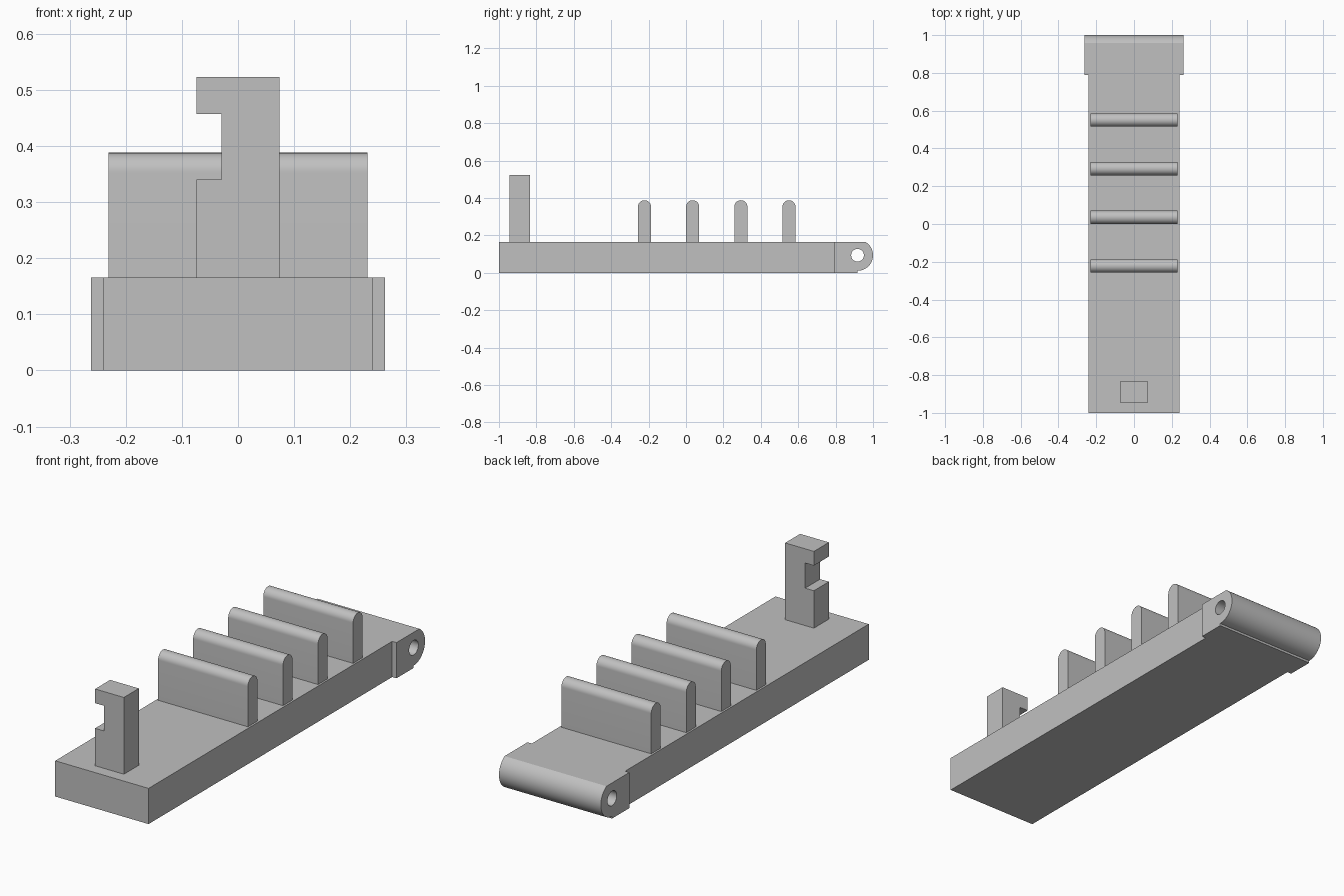
import bpy
import bmesh
from math import sin, cos, pi, asin, radians
from mathutils import Matrix, Vector

if "Cube" in bpy.data.objects:
    bpy.data.objects.remove(bpy.data.objects["Cube"], do_unlink=True)

# Single plain grey
grey = bpy.data.materials.new("light_grey")
grey.use_nodes = True
colour = (0.53, 0.53, 0.53, 1)
grey.diffuse_color = colour
grey.node_tree.nodes["Principled BSDF"].inputs["Base Color"].default_value = colour


def arc(cy, cz, r, start, end, steps=24):
    """Points on a circle arc, from start to end angle."""
    angles = [start + (end - start) * i / steps for i in range(steps + 1)]
    return [(cy + r * cos(a), cz + r * sin(a)) for a in angles]


def prism(name, profile, half, axis="x", centre=0):
    """Extrude a 2D profile symmetrically along the x or y axis."""
    def place(p, d):
        return (d + centre, *p) if axis == "x" else (p[0], d + centre, p[1])
    bm = bmesh.new()
    face = bm.faces.new([bm.verts.new(place(p, -half)) for p in profile])
    push = Vector((2 * half, 0, 0)) if axis == "x" else Vector((0, 2 * half, 0))
    made = bmesh.ops.extrude_face_region(bm, geom=[face], use_keep_orig=True)
    verts = [g for g in made["geom"] if isinstance(g, bmesh.types.BMVert)]
    bmesh.ops.translate(bm, verts=verts, vec=push)
    bmesh.ops.recalc_face_normals(bm, faces=bm.faces)
    mesh = bpy.data.meshes.new(name)
    bm.to_mesh(mesh)
    bm.free()
    mesh.materials.append(grey)
    obj = bpy.data.objects.new(name, mesh)
    bpy.context.collection.objects.link(obj)
    return obj


def activate(obj):
    bpy.ops.object.select_all(action="DESELECT")
    obj.select_set(True)
    bpy.context.view_layer.objects.active = obj


def smooth(obj):
    activate(obj)
    bpy.ops.object.shade_smooth_by_angle(angle=radians(30))


TOP = 0.166
HINGE_Y = 0.79

# Long flat base
prism("base", [(-1, 0), (HINGE_Y, 0), (HINGE_Y, TOP), (-1, TOP)], 0.24)

# Hinge block: round end trimmed flush with the base top, small ledge below
pin_y, pin_z, r = 0.917, 0.094, 0.083
outline = [(HINGE_Y, TOP), (HINGE_Y, 0), (pin_y, 0)]
outline += arc(pin_y, pin_z, r, -pi / 2, asin((TOP - pin_z) / r))
hinge = prism("hinge_block", outline, 0.262)

# Pin hole through the hinge
cutter = prism("hole_cutter", arc(pin_y, pin_z, 0.034, 0, 2 * pi, 32)[:-1], 0.4)
cutter.hide_render = True
activate(hinge)
cut = hinge.modifiers.new("pin_hole", "BOOLEAN")
cut.operation = "DIFFERENCE"
cut.solver = "EXACT"
cut.object = cutter
bpy.ops.object.modifier_apply(modifier=cut.name)
bpy.data.objects.remove(cutter, do_unlink=True)
smooth(hinge)

# Four round-topped fins
for i in range(4):
    y, rad = -0.222 + 0.2575 * i, 0.035
    side = [(y - rad, TOP), (y + rad, TOP)] + arc(y, 0.388 - rad, rad, 0, pi)
    smooth(prism(f"fin_{i + 1}", side, 0.231))

# Latch post with a notch in its right side
w, notch = 0.074, -0.029
prism("latch_post", [(-w, TOP), (w, TOP), (w, 0.523), (-w, 0.523),
                     (-w, 0.457), (notch, 0.457), (notch, 0.34), (-w, 0.34)],
      0.055, axis="y", centre=-0.889)
